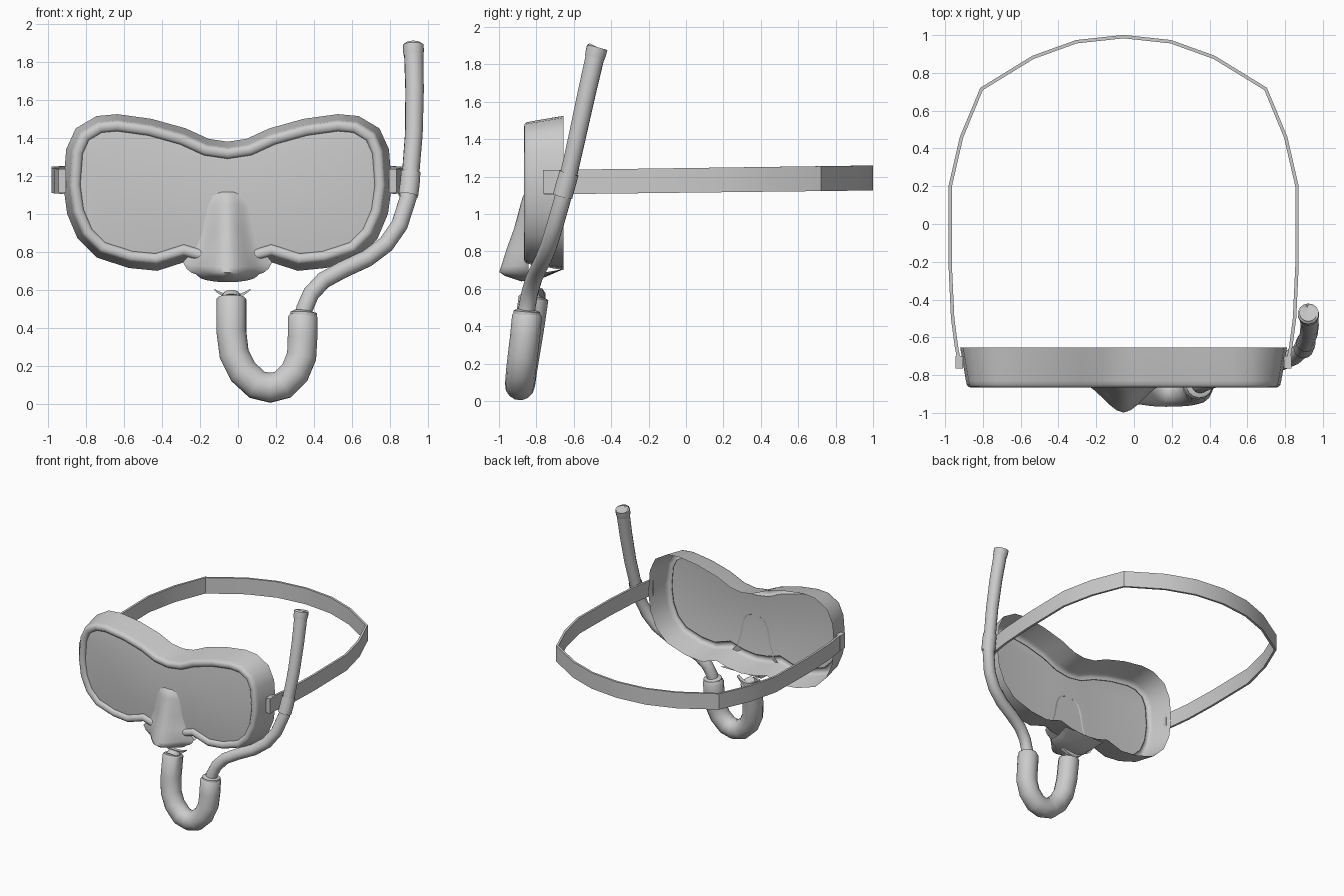
import bpy, bmesh, math
from mathutils import Vector

if "Cube" in bpy.data.objects:
    bpy.data.objects.remove(bpy.data.objects["Cube"], do_unlink=True)

CX = -0.055  # mask centre line


def material(name, rgb):
    m = bpy.data.materials.new(name)
    m.use_nodes = True
    m.diffuse_color = (*rgb, 1)
    m.node_tree.nodes["Principled BSDF"].inputs["Base Color"].default_value = (*rgb, 1)
    return m


GREY = material("plain grey", (0.6, 0.6, 0.6))


def loft(name, rings, closed=True, caps=(False, False), loop=False, angle=40):
    """Skin a list of equal-length point rings."""
    bm = bmesh.new()
    rows = [[bm.verts.new(p) for p in ring] for ring in rings]
    n = len(rows[0])
    pairs = list(zip(rows, rows[1:])) + ([(rows[-1], rows[0])] if loop else [])
    for a, b in pairs:
        for i in range(n if closed else n - 1):
            j = (i + 1) % n
            bm.faces.new((a[i], a[j], b[j], b[i]))
    for use, row in zip(caps, (rows[0], rows[-1])):
        if use:
            bm.faces.new(row)
    bmesh.ops.recalc_face_normals(bm, faces=bm.faces)
    me = bpy.data.meshes.new(name)
    bm.to_mesh(me)
    bm.free()
    ob = bpy.data.objects.new(name, me)
    bpy.context.collection.objects.link(ob)
    me.materials.append(GREY)
    bpy.ops.object.select_all(action="DESELECT")
    ob.select_set(True)
    bpy.context.view_layer.objects.active = ob
    bpy.ops.object.shade_smooth_by_angle(angle=math.radians(angle))
    return ob


def tube(name, path, radii, sides=14, caps=(False, False)):
    """Sweep a circle along a path with a radius at each point."""
    pts = [Vector(p) for p in path]
    rings, side, tangent = [], Vector((0, -1, 0)), Vector((0, 0, 1))
    for i, p in enumerate(pts):
        step = pts[min(i + 1, len(pts) - 1)] - pts[max(i - 1, 0)]
        if step.length > 1e-4:
            tangent = step.normalized()
        side = (side - tangent * side.dot(tangent)).normalized()
        up = tangent.cross(side)
        turns = [math.tau * k / sides for k in range(sides)]
        rings.append([p + radii[i] * (side * math.cos(t) + up * math.sin(t)) for t in turns])
    return loft(name, rings, caps=caps)


def box(name, lo, hi):
    corners = [(lo[0], lo[1]), (hi[0], lo[1]), (hi[0], hi[1]), (lo[0], hi[1])]
    return loft(name, [[(x, y, z) for x, y in corners] for z in (lo[2], hi[2])], caps=(True, True))


# Mask outline: right half from top centre to bottom centre, then mirrored
half = [(0, 1.38), (0.1, 1.395), (0.22, 1.45), (0.4, 1.50), (0.58, 1.525), (0.69, 1.515),
        (0.8, 1.45), (0.85, 1.34), (0.865, 1.15), (0.845, 1.0), (0.79, 0.87), (0.69, 0.77),
        (0.52, 0.715), (0.37, 0.70), (0.23, 0.745), (0.13, 0.715), (0, 0.70)]
outline = [Vector(p) for p in half + [(-x, z) for x, z in half[-2:0:-1]]]


def inset(dist):
    out = []
    for i, p in enumerate(outline):
        a = (p - outline[i - 1]).normalized()
        b = (outline[(i + 1) % len(outline)] - p).normalized()
        n = Vector((-a.y - b.y, a.x + b.x)).normalized()
        k = max(0.75, n.dot(Vector((-a.y, a.x))))
        out.append(p - n * dist / k)
    return out


def mask_ring(dist, y):
    return [(CX + p.x, y, p.y) for p in inset(dist)]


profile = [(0, -0.655), (0.03, -0.83), (0.035, -0.852), (0.045, -0.863), (0.06, -0.866),
           (0.078, -0.862), (0.088, -0.85), (0.09, -0.838)]
# inset() works towards the centre for a clockwise outline
loft("mask_skirt", [mask_ring(d, y) for d, y in profile], angle=50)
bm_ring = mask_ring(0.088, -0.843)
loft("lens", [bm_ring, mask_ring(0.1, -0.845)], caps=(False, True))

# Nose pocket: height at base, height at tip, half width, tip depth
levels = [(1.115, 1.115, 0.05, -0.852), (1.09, 1.1, 0.095, -0.87), (1.03, 1.05, 0.125, -0.885),
          (0.9, 0.92, 0.145, -0.92), (0.81, 0.81, 0.18, -0.96), (0.745, 0.72, 0.235, -0.988),
          (0.71, 0.69, 0.215, -0.998), (0.69, 0.67, 0.19, -0.97), (0.685, 0.64, 0.17, -0.88)]
rings = []
for zb, zt, w, tip in levels:
    ring = []
    for k in range(13):
        u = k / 6 - 1
        f = 0.5 + 0.5 * math.cos(math.pi * u)
        ring.append((CX + w * u, -0.842 + (tip + 0.842) * f, zb + (zt - zb) * math.sqrt(max(0, 1 - u * u))))
    rings.append(ring)
rings.append([(x, -0.76, 0.69 + (z - 0.69) * 0.6) for x, y, z in rings[-1]])
rings.append([(CX + 1.1 * (x - CX), -0.655, 0.705) for x, y, z in rings[-1]])
loft("nose_pocket", rings, closed=False, angle=60)

# Head strap: flat band, half path mirrored
side = [(0.865, -0.755), (0.885, -0.65), (0.905, -0.5), (0.918, -0.22), (0.918, 0.2),
        (0.858, 0.46), (0.752, 0.715), (0.48, 0.882), (0.25, 0.965)]
path = side + [(0, 0.992)] + [(-x, y) for x, y in reversed(side)]
bands = []
for i, (x, y) in enumerate(path):
    a, b = Vector(path[max(i - 1, 0)]), Vector(path[min(i + 1, len(path) - 1)])
    t = (b - a).normalized() * 0.009
    low = 1.105 + 0.012 * (y + 0.75)
    high = 1.235 + 0.014 * (y + 0.75)
    bands.append([(CX + x + s * t.y, y - s * t.x, z) for s, z in ((1, low), (1, high), (-1, high), (-1, low))])
loft("head_strap", bands, caps=(True, True), angle=25)
for s, label in ((1, "left"), (-1, "right")):
    x = sorted((CX + s * 0.85, CX + s * 0.89))
    box(label + "_buckle", (x[0], -0.765, 1.11), (x[1], -0.70, 1.235))

# Snorkel barrel, hollow at the top
barrel = [(0.345, -0.855, 0.44), (0.35, -0.85, 0.5), (0.385, -0.835, 0.58), (0.45, -0.815, 0.65),
          (0.55, -0.79, 0.705), (0.68, -0.76, 0.765), (0.78, -0.73, 0.84), (0.85, -0.70, 0.94),
          (0.895, -0.66, 1.08), (0.91, -0.625, 1.22), (0.926, -0.58, 1.42), (0.93, -0.53, 1.65),
          (0.925, -0.482, 1.86), (0.924, -0.477, 1.885), (0.924, -0.48, 1.87), (0.926, -0.5, 1.78)]
radii = [0.045] * 9 + [0.046, 0.047, 0.049, 0.051, 0.051, 0.042, 0.042]
tube("snorkel_barrel", barrel, radii)
tube("top_collar", [(0.925, -0.488, 1.835), (0.924, -0.482, 1.86), (0.923, -0.475, 1.89), (0.923, -0.474, 1.892)],
     [0.053, 0.056, 0.056, 0.046])
tube("strap_sleeve", [(0.897, -0.66, 1.095), (0.905, -0.642, 1.16), (0.91, -0.625, 1.22)], [0.053, 0.053, 0.052])

# Wide lower bend with a collar
bend = [(0.34, -0.85, 0.475), (0.34, -0.85, 0.455), (0.34, -0.86, 0.35), (0.335, -0.872, 0.25),
        (0.30, -0.882, 0.165), (0.235, -0.887, 0.1), (0.17, -0.888, 0.084), (0.10, -0.885, 0.1),
        (0.025, -0.875, 0.17), (-0.02, -0.86, 0.26), (-0.035, -0.84, 0.38), (-0.035, -0.815, 0.55),
        (-0.035, -0.813, 0.56)]
tube("lower_bend", bend, [0.066] + [0.08] * 11 + [0.07], caps=(True, True))
tube("bend_collar", [(0.345, -0.852, 0.45), (0.346, -0.85, 0.48), (0.347, -0.849, 0.488)],
     [0.071, 0.071, 0.05], caps=(True, True))

# Mouthpiece: short neck and a curved bite flange
tube("mouthpiece_neck", [(-0.035, -0.81, 0.545), (-0.035, -0.79, 0.575)], [0.06, 0.045], caps=(True, True))
flange = []
for k in range(9):
    u = k / 4 - 1
    x, y, top = -0.03 + 0.095 * u, -0.765 - 0.02 * u * u, 0.575 + 0.03 * u * u
    low = 0.545 + 0.052 * abs(u) ** 1.5
    flange.append([(x, y + d, z) for d, z in ((-0.015, low), (0.015, low), (0.015, top), (-0.015, top))])
loft("bite_flange", flange, caps=(True, True))
